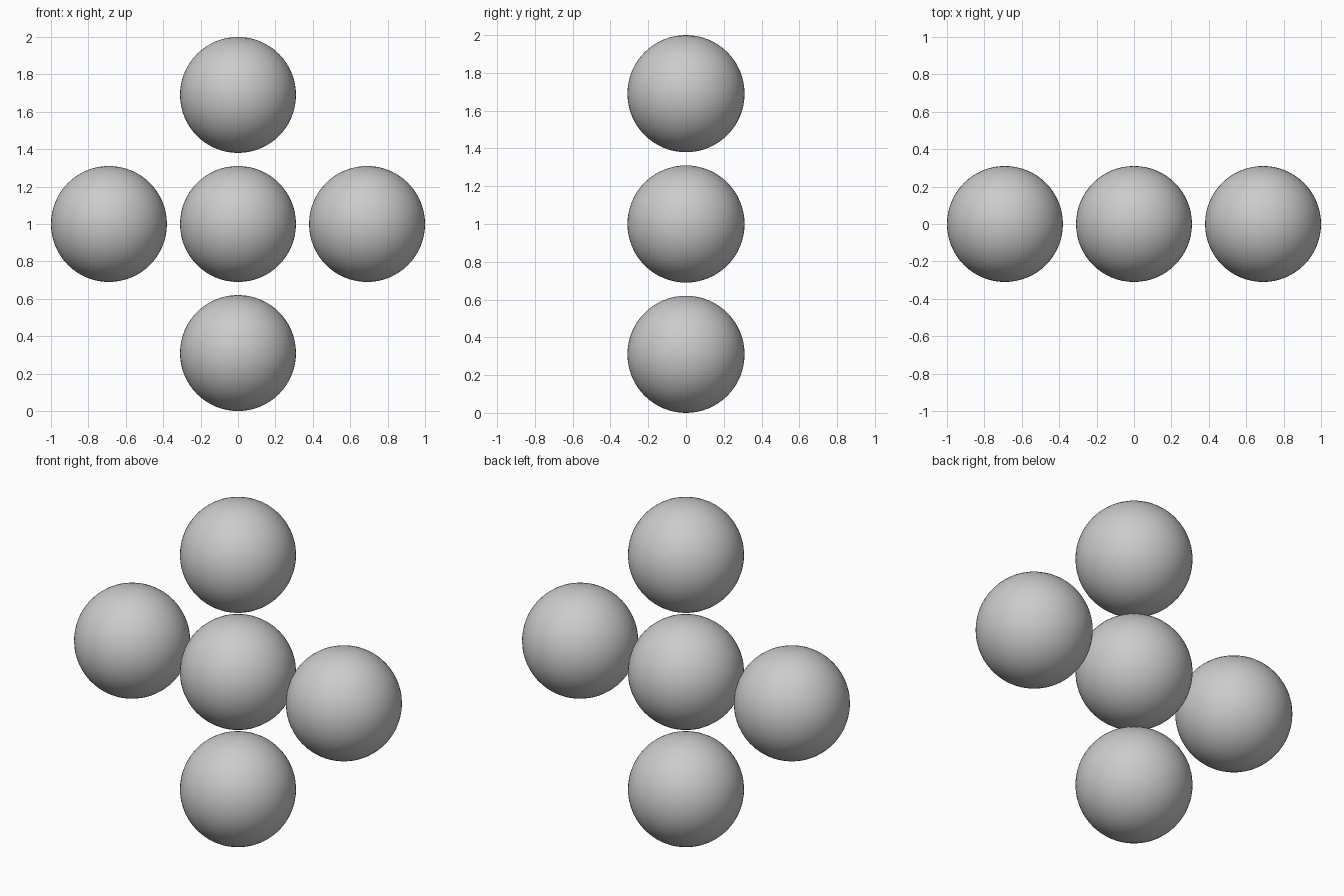
import bpy

cube = bpy.data.objects.get("Cube")
if cube:
    bpy.data.objects.remove(cube, do_unlink=True)

RADIUS = 0.31
SPACING = 0.69

# Single grey material
grey = bpy.data.materials.new("light_grey")
grey.use_nodes = True
colour = (0.6, 0.6, 0.6, 1.0)
grey.diffuse_color = colour
grey.node_tree.nodes["Principled BSDF"].inputs["Base Color"].default_value = colour


def add_ball(name, column, row):
    """Smooth ball placed on the cross, counted in steps from the centre."""
    bpy.ops.mesh.primitive_uv_sphere_add(
        segments=64, ring_count=32, radius=RADIUS,
        location=(column * SPACING, 0, 1 + row * SPACING))
    ball = bpy.context.object
    ball.name = name
    ball.data.materials.append(grey)
    bpy.ops.object.shade_smooth()


# Five balls in an upright cross
for name, column, row in (
    ("centre_ball", 0, 0),
    ("left_ball", 1, 0),
    ("right_ball", -1, 0),
    ("top_ball", 0, 1),
    ("bottom_ball", 0, -1),
):
    add_ball(name, column, row)
